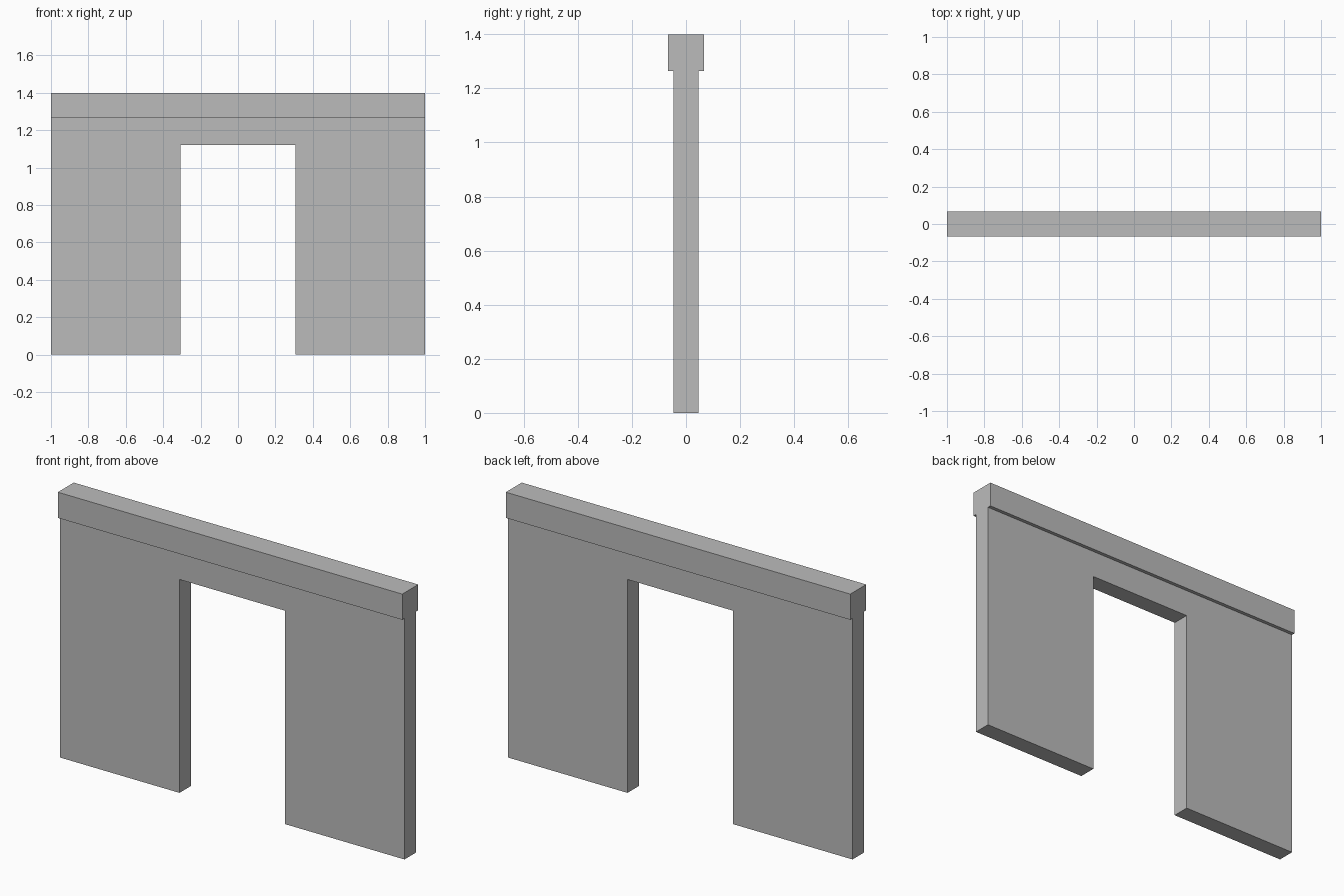
import bpy
import bmesh

cube = bpy.data.objects.get("Cube")
if cube:
    bpy.data.objects.remove(cube, do_unlink=True)

# Plain grey for the whole model
grey = bpy.data.materials.new("plain_grey")
grey.use_nodes = True
colour = (0.5, 0.5, 0.5, 1)
grey.diffuse_color = colour
grey.node_tree.nodes["Principled BSDF"].inputs["Base Color"].default_value = colour


def extrude_profile(name, profile, half_depth):
    """Make a solid from an x-z outline, centred on y = 0."""
    mesh = bpy.data.meshes.new(name)
    bm = bmesh.new()
    face = bm.faces.new([bm.verts.new((x, -half_depth, z)) for x, z in profile])
    result = bmesh.ops.extrude_face_region(bm, geom=[face], use_keep_orig=True)
    moved = [g for g in result["geom"] if isinstance(g, bmesh.types.BMVert)]
    bmesh.ops.translate(bm, verts=moved, vec=(0, 2 * half_depth, 0))
    bmesh.ops.recalc_face_normals(bm, faces=bm.faces)
    bm.to_mesh(mesh)
    bm.free()
    mesh.materials.append(grey)
    obj = bpy.data.objects.new(name, mesh)
    bpy.context.collection.objects.link(obj)
    return obj


half_width, door_half = 1.0, 0.307
door_top, cap_bottom, cap_top = 1.12, 1.265, 1.4

# Wall with a doorway open to the floor: left half outline, mirrored
half = [(door_half, door_top), (door_half, 0), (half_width, 0), (half_width, cap_bottom)]
outline = half + [(-x, z) for x, z in reversed(half)]
extrude_profile("wall", outline, 0.047)

# Thicker beam along the top
beam = [(-half_width, cap_bottom), (half_width, cap_bottom),
        (half_width, cap_top), (-half_width, cap_top)]
extrude_profile("top_beam", beam, 0.066)
